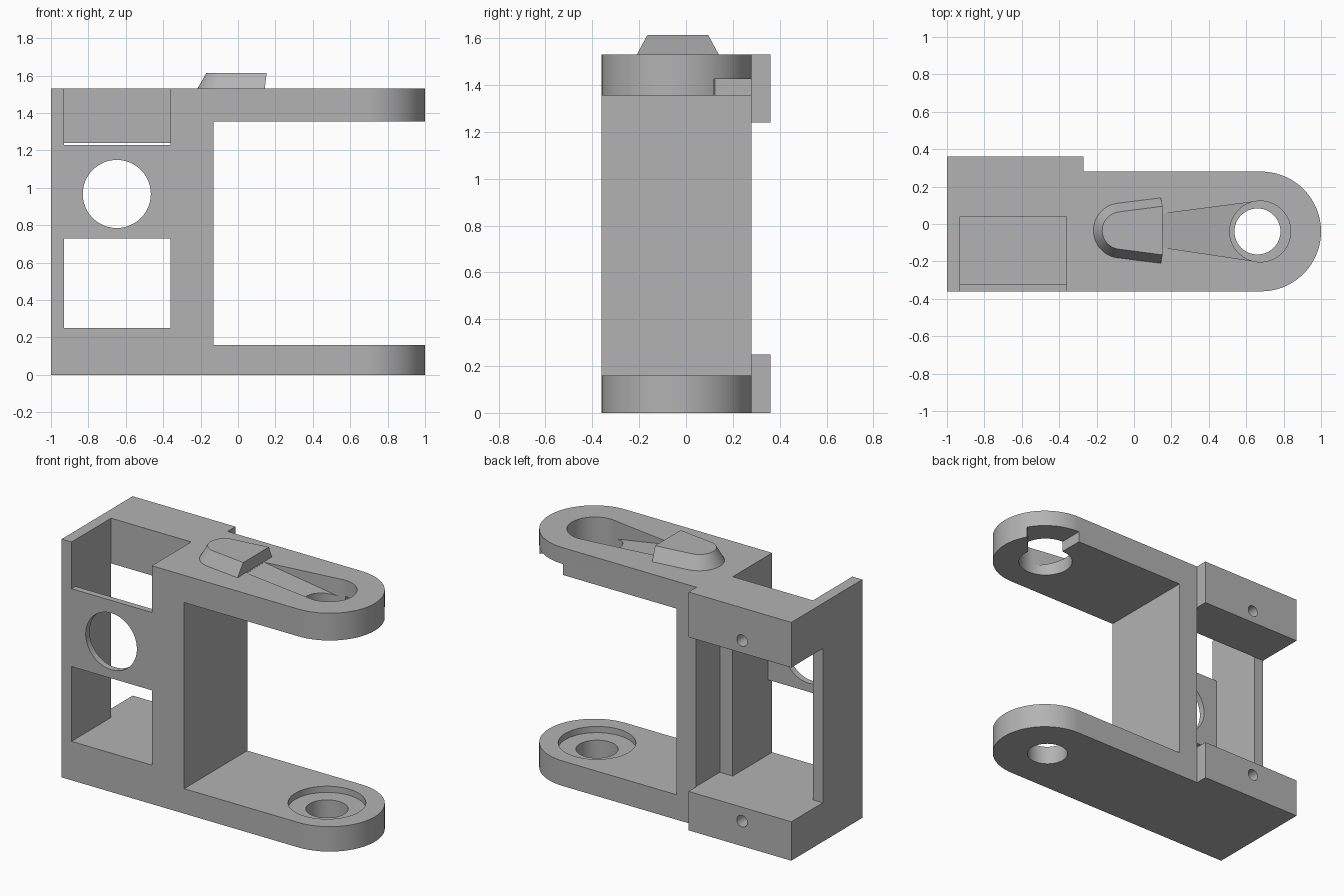
import bpy
import math

if "Cube" in bpy.data.objects:
    bpy.data.objects.remove(bpy.data.objects["Cube"], do_unlink=True)

grey = bpy.data.materials.new("plain_grey")
grey.use_nodes = True
COLOUR = (0.45, 0.45, 0.45, 1)
grey.diffuse_color = COLOUR
grey.node_tree.nodes["Principled BSDF"].inputs["Base Color"].default_value = COLOUR


def loft(name, lower, upper):
    """Solid between two matching rings of points."""
    n = len(lower)
    faces = [tuple(reversed(range(n))), tuple(range(n, n + n))]
    faces += [(i, (i + 1) % n, (i + 1) % n + n, i + n) for i in range(n)]
    mesh = bpy.data.meshes.new(name)
    mesh.from_pydata(lower + upper, [], faces)
    mesh.materials.append(grey)
    obj = bpy.data.objects.new(name, mesh)
    bpy.context.collection.objects.link(obj)
    return obj


def prism(name, outline, z0, z1):
    return loft(name, [(x, y, z0) for x, y in outline], [(x, y, z1) for x, y in outline])


def box(name, x, y, z):
    return prism(name, [(x[0], y[0]), (x[1], y[0]), (x[1], y[1]), (x[0], y[1])], *z)


def arc(cx, cy, r, start, end, n):
    angles = [math.radians(start + (end - start) * i / n) for i in range(n + 1)]
    return [(cx + r * math.cos(a), cy + r * math.sin(a)) for a in angles]


def disc(name, x, y, r, z0, z1):
    return prism(name, arc(x, y, r, 0, 360, 64)[:-1], z0, z1)


def drill(name, x, z, r, y0, y1):
    """Cylinder lying along y."""
    ring = arc(x, z, r, 0, 360, 48)[:-1]
    return loft(name, [(a, y1, b) for a, b in ring], [(a, y0, b) for a, b in ring])


def cut(target, cutter):
    mod = target.modifiers.new("cut", "BOOLEAN")
    mod.operation = "DIFFERENCE"
    mod.solver = "EXACT"
    mod.object = cutter
    bpy.context.view_layer.objects.active = target
    bpy.ops.object.modifier_apply(modifier=mod.name)
    bpy.data.objects.remove(cutter, do_unlink=True)


MID = -0.04   # centre line of the arms

# Bracket body: one outline with a rounded end and a rear step
outline = [(-1, -0.36)] + arc(0.68, MID, 0.32, -90, 90, 48)
outline += [(-0.27, 0.28), (-0.27, 0.36), (-1, 0.36)]
bracket = prism("bracket_body", outline, 0, 1.53)

# Gap between the arms, rear cavity and front pocket
cut(bracket, box("arm_gap", (-0.13, 1.2), (-0.6, 0.6), (0.16, 1.355)))
cut(bracket, box("rear_cavity", (-1.2, -0.268), (0.04, 0.6), (0.25, 1.24)))
cut(bracket, box("front_pocket", (-0.93, -0.36), (-0.6, 0.04), (0.25, 1.8)))

# Screw holes in the rear blocks
for z in (0.16, 1.32):
    cut(bracket, drill("screw_hole", -0.65, z, 0.037, 0.22, 0.5))

# Lower arm: through hole and shallow counterbore
cut(bracket, disc("pivot_hole", 0.66, MID, 0.123, -0.2, 0.3))
cut(bracket, disc("counterbore", 0.66, MID, 0.226, 0.12, 0.3))

# Upper arm: through hole, lead-in ramp and corner notch below
cut(bracket, disc("pin_hole", 0.675, MID, 0.163, 1.2, 1.8))
slot = [(0.15, -0.125), (0.66, -0.201), (0.66, 0.121), (0.15, 0.055)]
depths = (1.529, 1.41, 1.41, 1.529)
cut(bracket, loft("ramp", [(x, y, z) for (x, y), z in zip(slot, depths)],
                  [(x, y, 1.7) for x, y in slot]))
cut(bracket, prism("notch", [(0.676, MID), (0.836, -0.014), (1.1, 0.28),
                             (1.1, 0.5), (0.676, 0.5)], 1.2, 1.425))

# Thin front plate with a round window
plate = box("front_plate", (-0.93, -0.36), (-0.36, -0.32), (0.73, 1.23))
cut(plate, drill("window", -0.648, 0.967, 0.182, -0.6, 0))

# Tapered thumb stop in front of the ramp
low = [(0.143, -0.21)] + [(0.143, 0.14)] + arc(-0.07, -0.035, 0.147, 97, 263, 24)
top = [(0.153, -0.165)] + [(0.153, 0.095)] + arc(-0.07, -0.035, 0.1, 97, 263, 24)
stop = loft("thumb_stop", [(x, y, 1.53) for x, y in low], [(x, y, 1.613) for x, y in top])

# Smooth the round walls, keep edges sharp
bpy.ops.object.select_all(action="DESELECT")
for obj in (bracket, plate, stop):
    obj.select_set(True)
bpy.context.view_layer.objects.active = bracket
bpy.ops.object.shade_smooth_by_angle(angle=math.radians(30))
